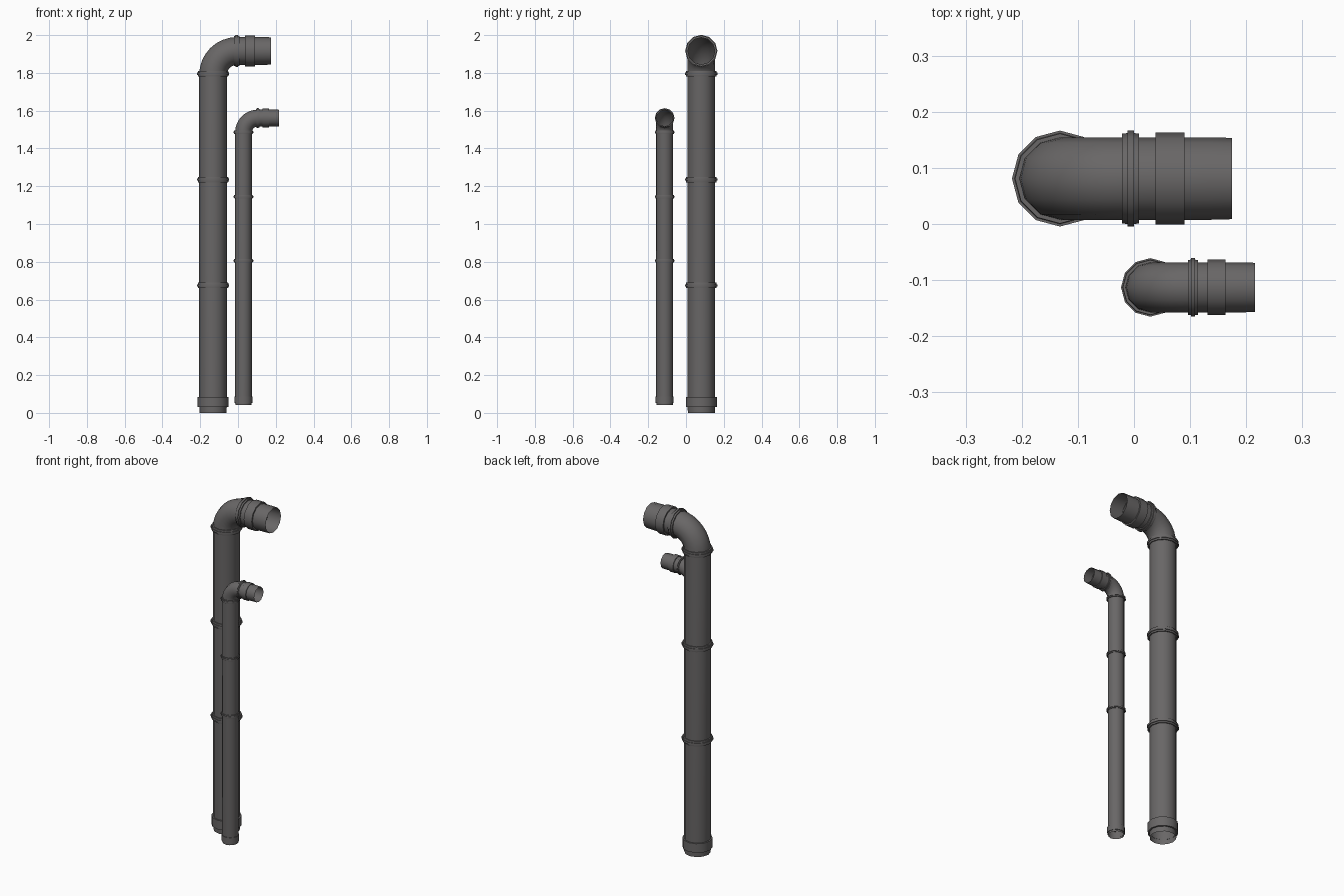
import bpy, bmesh, math
from mathutils import Vector

if "Cube" in bpy.data.objects:
    bpy.data.objects.remove(bpy.data.objects["Cube"])

SIDES = 12
grey = bpy.data.materials.new("dark grey plastic")
grey.diffuse_color = (0.14, 0.134, 0.134, 1)
grey.use_nodes = True
grey.node_tree.nodes["Principled BSDF"].inputs["Base Color"].default_value = grey.diffuse_color
UP, OUT = Vector((0, 0, 1)), Vector((1, 0, 0))


def sweep(name, stations):
    """Skin 12-sided rings; each station is (centre, direction, radius)."""
    bm = bmesh.new()
    rings = []
    for centre, direction, r in stations:
        d = Vector(direction).normalized()
        side = Vector((0, 1, 0))
        other = side.cross(d)
        rings.append([bm.verts.new(Vector(centre) + r * (math.cos(a) * side + math.sin(a) * other))
                      for a in (2 * math.pi * i / SIDES for i in range(SIDES))])
    for a, b in zip(rings, rings[1:]):
        for i in range(SIDES):
            j = (i + 1) % SIDES
            bm.faces.new((a[i], a[j], b[j], b[i]))
    bmesh.ops.recalc_face_normals(bm, faces=bm.faces)
    me = bpy.data.meshes.new(name)
    bm.to_mesh(me)
    bm.free()
    me.materials.append(grey)
    ob = bpy.data.objects.new(name, me)
    bpy.context.collection.objects.link(ob)
    bpy.ops.object.select_all(action='DESELECT')
    ob.select_set(True)
    bpy.context.view_layer.objects.active = ob
    bpy.ops.object.shade_smooth_by_angle(angle=math.radians(40))


def band(name, centre, axis, profile):
    """Collar around the pipe; profile is (offset along axis, radius)."""
    sweep(name, [(Vector(centre) + axis * o, axis, r) for o, r in profile])


def joint_ring(name, centre, axis, s):
    band(name, centre, axis, [(o * s, r * s) for o, r in (
        (-.015, .072), (-.015, .080), (-.006, .081), (-.006, .0855),
        (.006, .0855), (.006, .081), (.015, .080), (.015, .072))])


def sleeve(name, centre, axis, half, r, inner):
    band(name, centre, axis, [(-half, inner), (-half, r), (half, r), (half, inner)])


def drain_pipe(label, x, y, r, bottom, bend_z, bend_r, end_x, s, rings, foot, cuff):
    # Pipe body: straight run, elbow, outlet
    st = [((x, y, bottom), UP, r * .97), ((x, y, foot[0]), UP, r)]
    for i in range(9):
        a = math.pi / 2 * i / 8
        st.append(((x + bend_r * (1 - math.cos(a)), y, bend_z + bend_r * math.sin(a)),
                   (math.sin(a), 0, math.cos(a)), r))
    top = bend_z + bend_r
    st += [((end_x - .04 * s, y, top), OUT, r), ((end_x, y, top), OUT, r * .985)]
    sweep(label + "_pipe", st)
    # Joint rings on the straight run and after the elbow
    for i, z in enumerate(rings):
        joint_ring(f"{label}_joint_ring_{i + 1}", (x, y, z), UP, s)
    joint_ring(label + "_elbow_ring", (x + bend_r, y, top), OUT, s)
    # Foot sleeve and outlet sleeve
    sleeve(label + "_foot_sleeve", (x, y, foot[0]), UP, foot[1], foot[2], r * .97)
    sleeve(label + "_outlet_sleeve", (cuff[0], y, top), OUT, cuff[1], cuff[2], r * .97)


drain_pipe("large", -.132, .081, .0735, 0, 1.79, .126, .175, 1,
           (.675, 1.235, 1.795), (.057, .027, .082), (.064, .026, .082))
drain_pipe("small", .029, -.113, .0445, .042, 1.485, .076, .216, .61,
           (.805, 1.145, 1.486), (.07, .018, .0475), (.147, .016, .0495))
